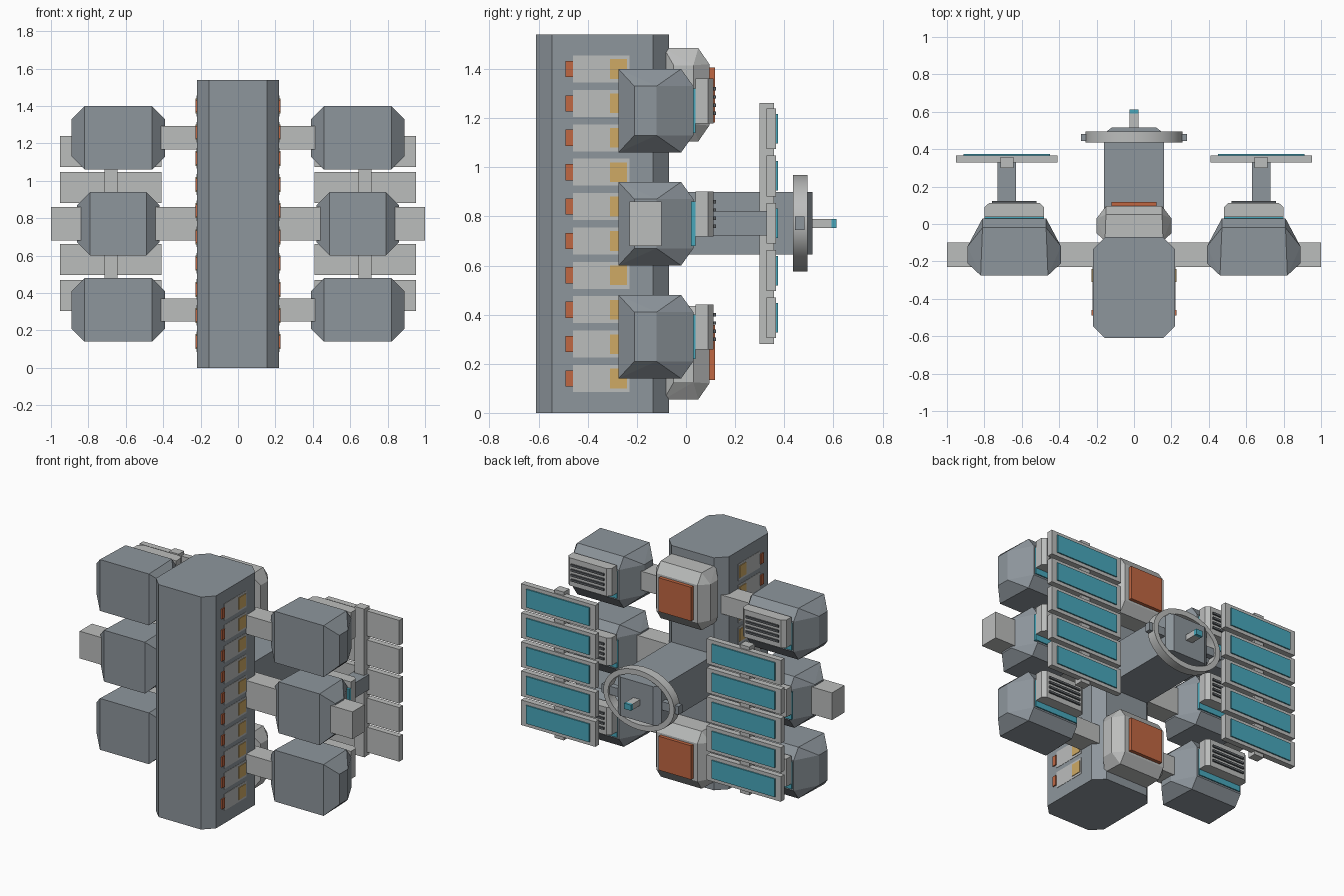
import bpy, bmesh, math

if "Cube" in bpy.data.objects:
    bpy.data.objects.remove(bpy.data.objects["Cube"])


def material(name, rgb):
    m = bpy.data.materials.new(name)
    m.diffuse_color = (*rgb, 1)
    m.use_nodes = True
    m.node_tree.nodes["Principled BSDF"].inputs["Base Color"].default_value = m.diffuse_color
    return m


HULL = material("hull grey", (0.27, 0.305, 0.335))
LIGHT = material("light grey", (0.50, 0.51, 0.505))
DARK = material("dark grey", (0.10, 0.11, 0.12))
RUST = material("rust orange", (0.53, 0.135, 0.055))
AMBER = material("amber", (0.62, 0.40, 0.13))
TEAL = material("teal", (0.065, 0.39, 0.50))


def finish(name, bm, mat):
    bmesh.ops.recalc_face_normals(bm, faces=bm.faces)
    me = bpy.data.meshes.new(name)
    bm.to_mesh(me)
    bm.free()
    me.materials.append(mat)
    ob = bpy.data.objects.new(name, me)
    bpy.context.collection.objects.link(ob)
    return ob


def hull(name, points, mat):
    """Convex solid around a set of points."""
    bm = bmesh.new()
    for p in points:
        bm.verts.new(p)
    bmesh.ops.convex_hull(bm, input=bm.verts)
    bmesh.ops.dissolve_limit(bm, angle_limit=0.01, verts=bm.verts, edges=bm.edges)
    return finish(name, bm, mat)


def box(name, x, y, z, mat):
    return hull(name, [(a, b, c) for a in x for b in y for c in z], mat)


def sections(name, cx, cz, secs, mat):
    """Solid from (y, half width, half height) sections centred on cx, cz."""
    return hull(name, [(cx + i * w, y, cz + j * h) for y, w, h in secs
                       for i in (-1, 1) for j in (-1, 1)], mat)


# Central tower with chamfered upright edges
hull("tower", [(sx * w, y, z) for sx in (-1, 1) for z in (0, 1.54)
               for w, y in ((0.155, -0.61), (0.22, -0.545), (0.22, -0.135), (0.155, -0.07))], HULL)

# Rows of lights on both tower sides
for s in (-1, 1):
    for i in range(10):
        z = 0.14 + 0.14 * i
        box("window_plate", (s * 0.217, s * 0.222), (-0.46, -0.23), (z - 0.055, z + 0.055), LIGHT)
        box("amber_window", (s * 0.218, s * 0.226), (-0.31, -0.24), (z - 0.04, z + 0.04), AMBER)
        box("rust_marker", (s * 0.219, s * 0.228), (-0.49, -0.46), (z - 0.033, z + 0.033), RUST)

# Side pods with struts, teal seam, radiator and vents
for s in (-1, 1):
    for cz, hw, sh in ((0.31, 0.25, 0.062), (0.77, 0.22, 0.09), (1.23, 0.25, 0.062)):
        cx = s * 0.64
        sections("pod", cx, cz, [(-0.275, hw - 0.07, 0.17), (-0.21, hw, 0.10), (-0.12, hw, 0.10),
                                 (-0.02, hw - 0.08, 0.17), (0.03, hw - 0.08, 0.10)], HULL)
        end = 1.0 if hw < 0.25 else 0.7
        box("strut", (s * 0.15, s * end), (-0.23, -0.10), (cz - sh, cz + sh), LIGHT)
        box("teal_seam", (cx - 0.16, cx + 0.16), (0.02, 0.038), (cz - 0.09, cz + 0.09), TEAL)
        rz = cz + 0.04
        sections("radiator", cx, rz, [(0.038, 0.16, 0.092), (0.09, 0.16, 0.092),
                                      (0.112, 0.135, 0.092)], LIGHT)
        for k in range(4):
            z = rz - 0.05 + 0.033 * k
            box("vent_bar", (cx - 0.12, cx + 0.12), (0.11, 0.122), (z - 0.007, z + 0.007), DARK)

# Rear light modules with rust hatches
for cz in (0.245, 1.295):
    sections("rear_module", 0, cz, [(-0.09, 0.155, 0.19), (-0.05, 0.20, 0.12), (0.03, 0.20, 0.12),
                                    (0.05, 0.15, 0.19), (0.095, 0.15, 0.125)], LIGHT)
    box("rust_hatch", (-0.12, 0.12), (0.09, 0.118), (cz - 0.112, cz + 0.112), RUST)

# Docking tunnel
sections("docking_tunnel", 0, 0.772, [(-0.09, 0.16, 0.128), (0.485, 0.16, 0.128),
                                      (0.515, 0.12, 0.128)], HULL)

# Oval docking ring, swept square profile
bm = bmesh.new()
N = 32
loops = []
for i in range(N):
    a = 2 * math.pi * i / N
    loops.append([bm.verts.new((math.cos(a) * (0.26 - d), y, 0.772 + math.sin(a) * (0.197 - d)))
                  for d, y in ((0, 0.435), (0, 0.495), (0.035, 0.495), (0.035, 0.435))])
for i in range(N):
    p, q = loops[i], loops[(i + 1) % N]
    for k in range(4):
        bm.faces.new((p[k], p[(k + 1) % 4], q[(k + 1) % 4], q[k]))
ring = finish("docking_ring", bm, LIGHT)
bpy.context.view_layer.objects.active = ring
ring.select_set(True)
bpy.ops.object.shade_smooth_by_angle(angle=math.radians(30))
for s in (-1, 1):
    box("ring_spoke", (s * 0.15, s * 0.283), (0.443, 0.482), (0.745, 0.80), HULL)

# Probe
box("probe", (-0.025, 0.025), (0.50, 0.592), (0.752, 0.79), LIGHT)
box("probe_tip", (-0.025, 0.025), (0.592, 0.612), (0.752, 0.79), TEAL)

# Solar arrays on rear arms
for s in (-1, 1):
    cx = s * 0.68
    box("array_arm", (cx - 0.05, cx + 0.05), (0.08, 0.34), (0.722, 0.822), HULL)
    box("array_spine", (cx - 0.035, cx + 0.035), (0.30, 0.358), (0.28, 1.262), LIGHT)
    for i in range(5):
        z = 0.772 + 0.1925 * (i - 2)
        box("array_frame", (cx - 0.272, cx + 0.272), (0.328, 0.367), (z - 0.083, z + 0.083), LIGHT)
        box("array_cells", (cx - 0.232, cx + 0.232), (0.366, 0.375), (z - 0.06, z + 0.06), TEAL)
